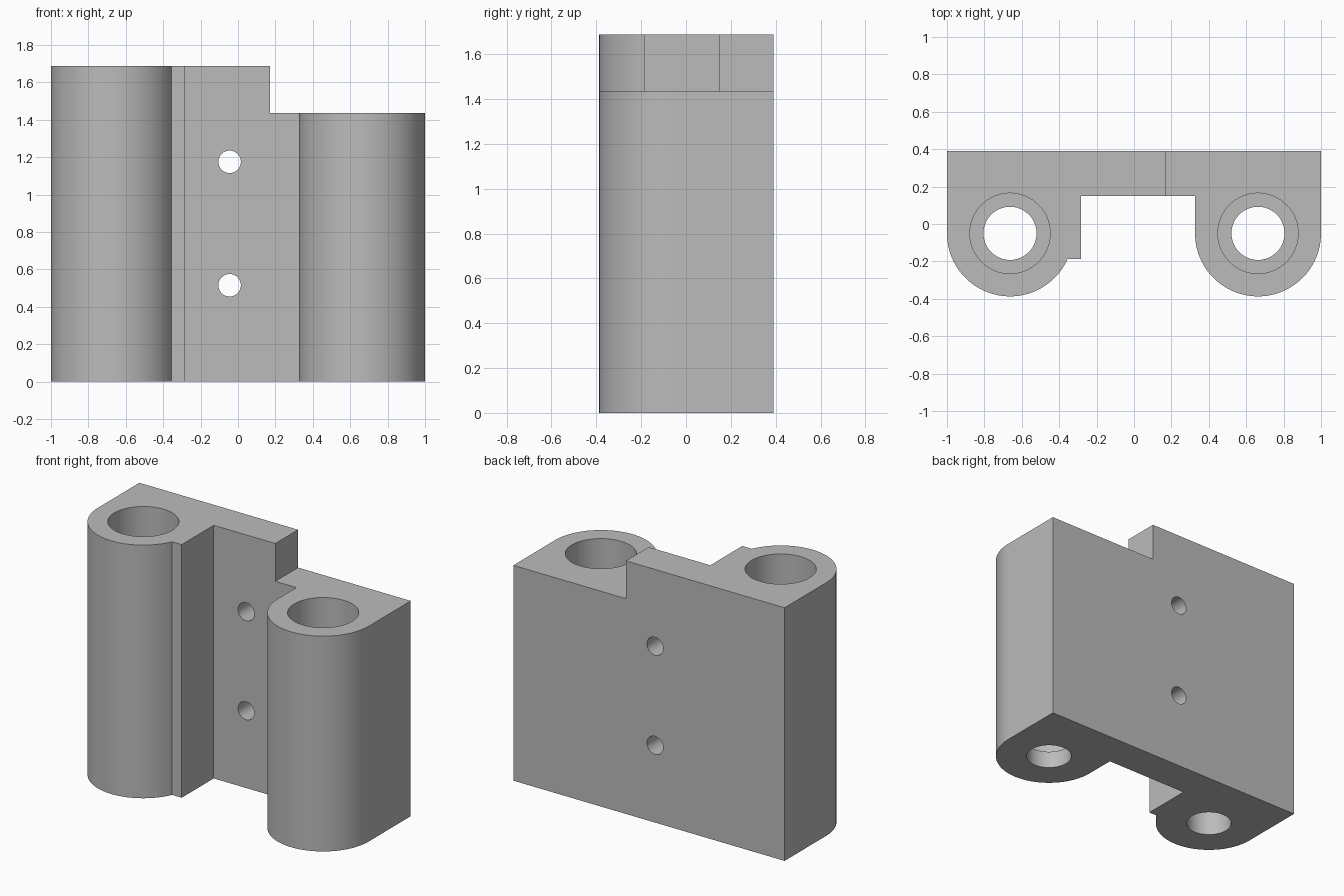
import bpy, bmesh, math
from mathutils import Matrix

cube = bpy.data.objects.get("Cube")
if cube:
    bpy.data.objects.remove(cube, do_unlink=True)

TALL, SHORT, STEP_X = 1.687, 1.435, 0.17
R, CX, CY, BACK = 0.337, 0.663, -0.05, 0.39
BORE_R, THROUGH_R, BORE_DEPTH = 0.215, 0.142, 1.32

grey = bpy.data.materials.new("plain grey")
grey.use_nodes = True
colour = (0.5, 0.5, 0.5, 1)
grey.diffuse_color = colour
grey.node_tree.nodes["Principled BSDF"].inputs["Base Color"].default_value = colour


def finish(bm, name):
    bmesh.ops.recalc_face_normals(bm, faces=bm.faces)
    mesh = bpy.data.meshes.new(name)
    bm.to_mesh(mesh)
    bm.free()
    mesh.materials.append(grey)
    obj = bpy.data.objects.new(name, mesh)
    bpy.context.collection.objects.link(obj)
    return obj


def arc(cx, start, end, steps=48):
    angles = [start + (end - start) * i / steps for i in range(steps + 1)]
    return [(cx + R * math.cos(a), CY + R * math.sin(a)) for a in angles]


def cylinder(name, radius, depth, matrix):
    bm = bmesh.new()
    bmesh.ops.create_cone(bm, cap_ends=True, segments=64, radius1=radius,
                          radius2=radius, depth=depth, matrix=matrix)
    return finish(bm, name)


def cut(target, cutter):
    mod = target.modifiers.new(cutter.name, "BOOLEAN")
    mod.operation = "DIFFERENCE"
    mod.solver = "EXACT"
    mod.object = cutter
    bpy.context.view_layer.objects.active = target
    bpy.ops.object.modifier_apply(modifier=mod.name)
    bpy.data.objects.remove(cutter, do_unlink=True)


# Bracket body: plan outline with two rounded lugs and a small side rib
rib_y = -0.187
rib_angle = math.asin((rib_y - CY) / R)
outline = [(-1, BACK)]
outline += arc(-CX, -math.pi, rib_angle)
outline += [(-0.284, rib_y), (-0.284, 0.15), (CX - R, 0.15)]
outline += arc(CX, -math.pi, 0)
outline += [(1, BACK)]

bm = bmesh.new()
base = bm.faces.new([bm.verts.new((x, y, 0)) for x, y in outline])
top = bmesh.ops.extrude_face_region(bm, geom=[base])["geom"]
bmesh.ops.translate(bm, vec=(0, 0, TALL),
                    verts=[v for v in top if isinstance(v, bmesh.types.BMVert)])
body = finish(bm, "bracket_body")

# Step that lowers the left lug
bm = bmesh.new()
bmesh.ops.create_cube(bm, size=2, matrix=Matrix.Translation((STEP_X + 1, 0, SHORT + 1)))
cut(body, finish(bm, "step_cutter"))

# Stepped vertical bores
for x, height in ((-CX, TALL), (CX, SHORT)):
    cut(body, cylinder("through_cutter", THROUGH_R, 4, Matrix.Translation((x, CY, 1))))
    mid = height - BORE_DEPTH + 1
    cut(body, cylinder("bore_cutter", BORE_R, 2, Matrix.Translation((x, CY, mid))))

# Screw holes through the back plate
for z in (0.515, 1.175):
    place = Matrix.Translation((-0.045, 0.3, z)) @ Matrix.Rotation(math.pi / 2, 4, "X")
    cut(body, cylinder("screw_cutter", 0.06, 1, place))

bpy.ops.object.select_all(action="DESELECT")
body.select_set(True)
bpy.context.view_layer.objects.active = body
bpy.ops.object.shade_smooth_by_angle(angle=math.radians(20))
